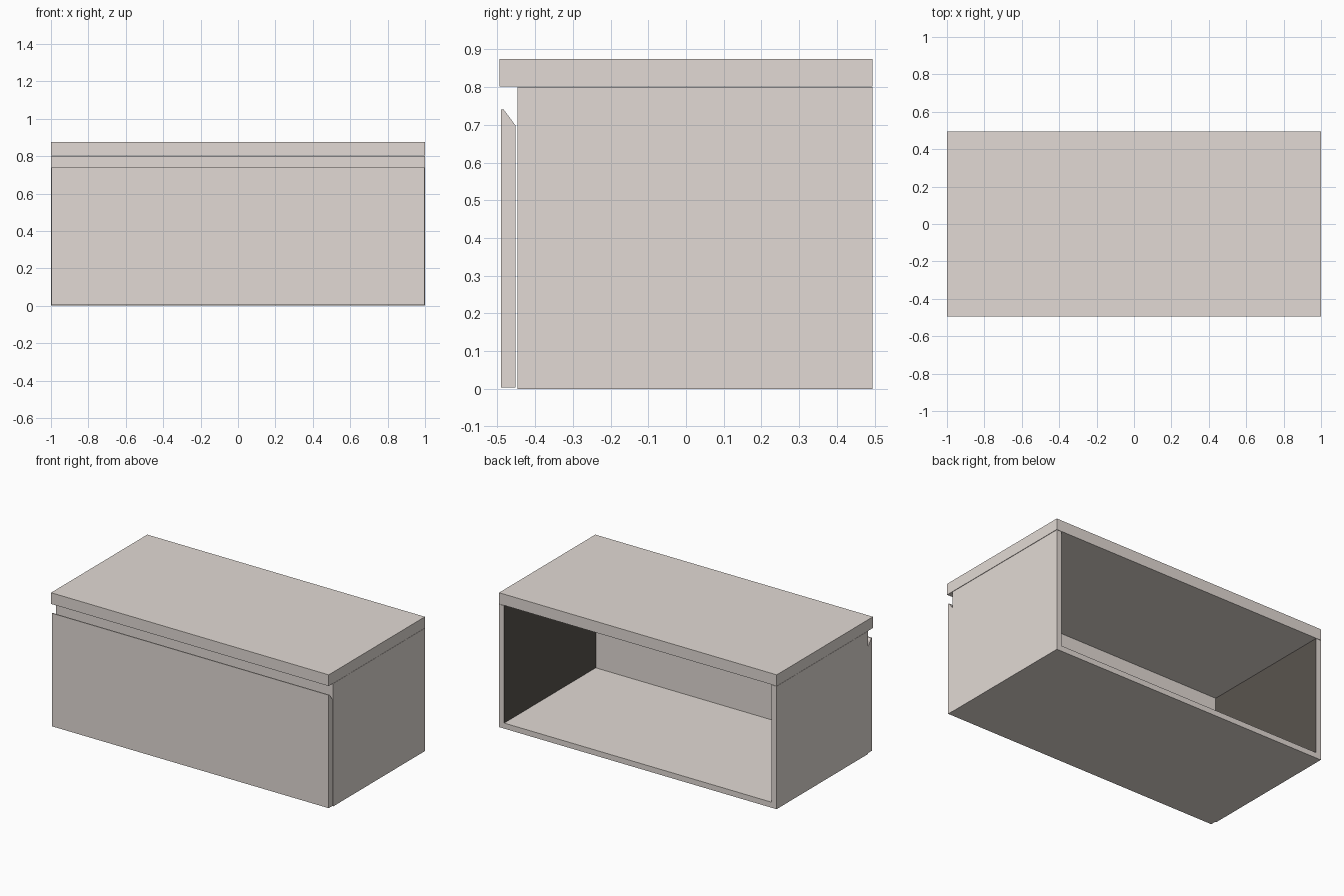
import bpy

if "Cube" in bpy.data.objects:
    bpy.data.objects.remove(bpy.data.objects["Cube"])


def make_material(name, rgb):
    mat = bpy.data.materials.new(name)
    mat.diffuse_color = (*rgb, 1)
    mat.use_nodes = True
    mat.node_tree.nodes["Principled BSDF"].inputs["Base Color"].default_value = mat.diffuse_color
    return mat


# Warm grey finish outside, dark brown on the inner side walls
GREY = make_material("warm_grey", (0.76, 0.70, 0.66))
DARK = make_material("dark_brown_grey", (0.10, 0.088, 0.076))


def extrude_x(name, profile, x0, x1):
    """Solid made from a counter-clockwise (y, z) profile swept along x."""
    n = len(profile)
    verts = [(x, y, z) for x in (x0, x1) for y, z in profile]
    faces = [tuple(reversed(range(n))), tuple(range(n, 2 * n))]
    faces += [(i, (i + 1) % n, n + (i + 1) % n, n + i) for i in range(n)]
    mesh = bpy.data.meshes.new(name)
    mesh.from_pydata(verts, [], faces)
    mesh.materials.append(GREY)
    obj = bpy.data.objects.new(name, mesh)
    bpy.context.collection.objects.link(obj)
    return obj


def board(name, x0, x1, y0, y1, z0, z1):
    return extrude_x(name, [(y0, z0), (y1, z0), (y1, z1), (y0, z1)], x0, x1)


T = 0.036                 # carcass board thickness
FRONT, BACK = -0.447, 0.495
OUTER = 0.999
INNER = OUTER - T

# Worktop
board("worktop", -1, 1, -0.495, BACK, 0.802, 0.875)

# Carcass sides, dark on the face that looks into the cabinet
for name, x0, x1 in (("left_side", -OUTER, -INNER), ("right_side", INNER, OUTER)):
    side = board(name, x0, x1, FRONT, BACK, 0, 0.80)
    side.data.materials.append(DARK)
    for face in side.data.polygons:
        if face.normal.x * face.center.x < -0.5:
            face.material_index = 1

# Floor and slightly recessed front rail; the back stays open
board("floor_board", -INNER, INNER, FRONT, BACK, 0, T)
board("front_rail", -INNER, INNER, FRONT + 0.003, FRONT + T, 0.62, 0.80)

# Drawer front with a bevelled finger grip along its top back edge
extrude_x("drawer_front",
          [(-0.490, 0.004), (-0.452, 0.004), (-0.452, 0.698),
           (-0.483, 0.740), (-0.490, 0.740)], -0.996, 0.996)
